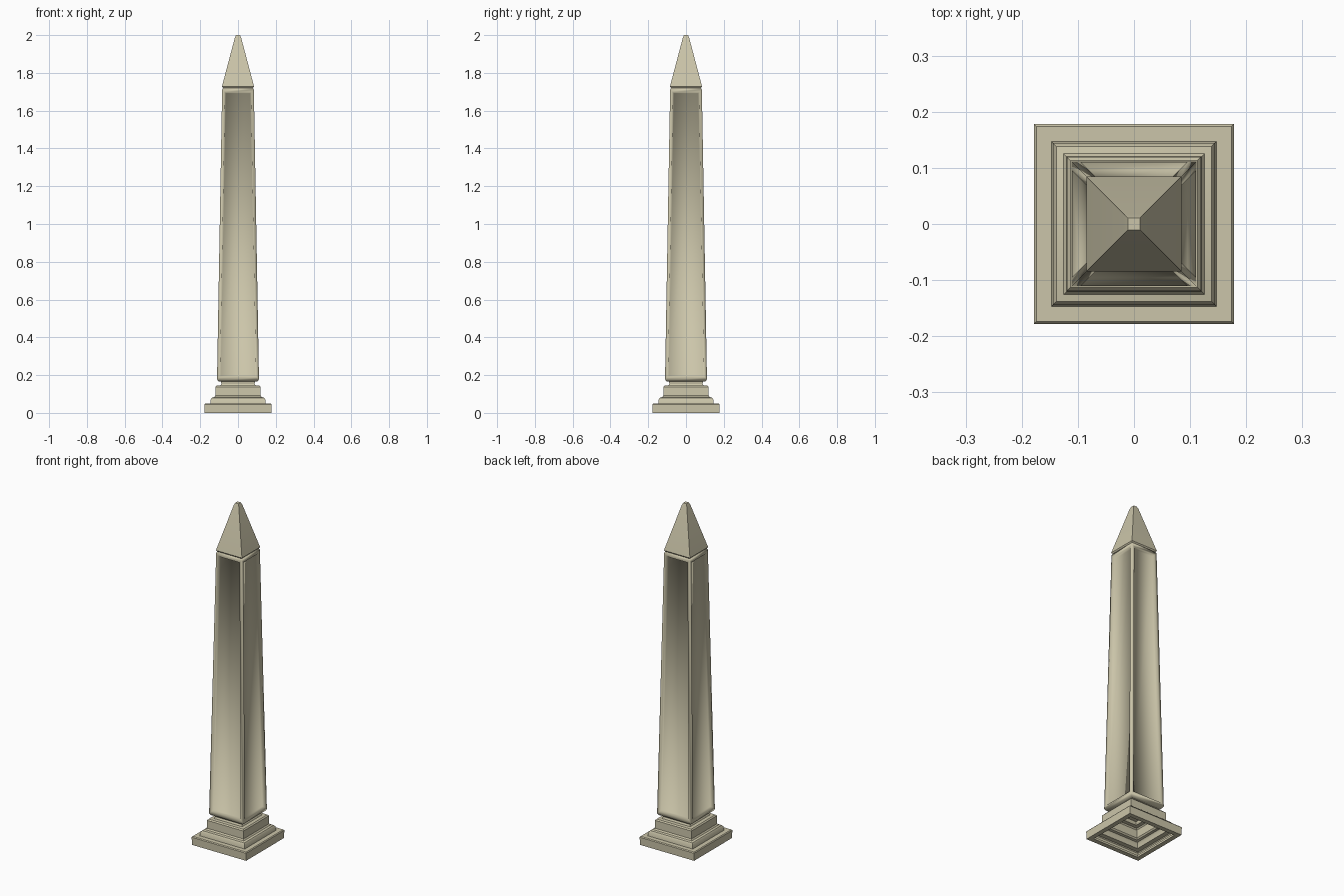
import bpy, bmesh

if "Cube" in bpy.data.objects:
    bpy.data.objects.remove(bpy.data.objects["Cube"])

STONE = bpy.data.materials.new("stone")
STONE.diffuse_color = (0.60, 0.56, 0.40, 1)
STONE.use_nodes = True
STONE.node_tree.nodes["Principled BSDF"].inputs["Base Color"].default_value = STONE.diffuse_color


def square_loft(name, profile, cap_start=False, cap_end=False, panel=None, angle=0.6):
    """Stack square rings given as (half width, z); optionally recess the faces of one band."""
    bm = bmesh.new()
    rings = [[bm.verts.new((sx * r, sy * r, z)) for sx, sy in
              ((-1, -1), (1, -1), (1, 1), (-1, 1))] for r, z in profile]
    bands = []
    for a, b in zip(rings, rings[1:]):
        bands.append([bm.faces.new((a[i], a[(i + 1) % 4], b[(i + 1) % 4], b[i]))
                      for i in range(4)])
    if cap_start:
        bm.faces.new(rings[0][::-1])
    if cap_end:
        bm.faces.new(rings[-1])
    bm.normal_update()
    if panel is not None:
        for thickness, depth in ((0.022, 0), (0.006, -0.015)):
            bmesh.ops.inset_individual(bm, faces=bands[panel],
                                       thickness=thickness, depth=depth)
    mesh = bpy.data.meshes.new(name)
    bm.to_mesh(mesh)
    bm.free()
    mesh.materials.append(STONE)
    obj = bpy.data.objects.new(name, mesh)
    bpy.context.collection.objects.link(obj)
    bpy.context.view_layer.objects.active = obj
    obj.select_set(True)
    bpy.ops.object.shade_smooth_by_angle(angle=angle)
    obj.select_set(False)


# Stepped plinth, hollow underneath with a narrow bottom rim
square_loft("plinth", [(0.150, 0.012), (0.150, 0), (0.177, 0), (0.178, 0.045),
                       (0.174, 0.050), (0.147, 0.050), (0.144, 0.072),
                       (0.138, 0.080), (0.126, 0.084), (0.120, 0.092),
                       (0.119, 0.138), (0.113, 0.145), (0.092, 0.146),
                       (0.088, 0.154), (0.090, 0.168)])

# Tapering shaft with a recessed panel on each side
square_loft("shaft", [(0.090, 0.165), (0.105, 0.168), (0.111, 0.178),
                      (0.084, 1.712), (0.079, 1.722)],
            cap_start=True, cap_end=True, panel=2, angle=1.5)

# Pointed cap with a small blunt tip
square_loft("pointed_cap", [(0.079, 1.720), (0.085, 1.728), (0.017, 1.985),
                            (0.011, 2.0)], cap_start=True, cap_end=True)
